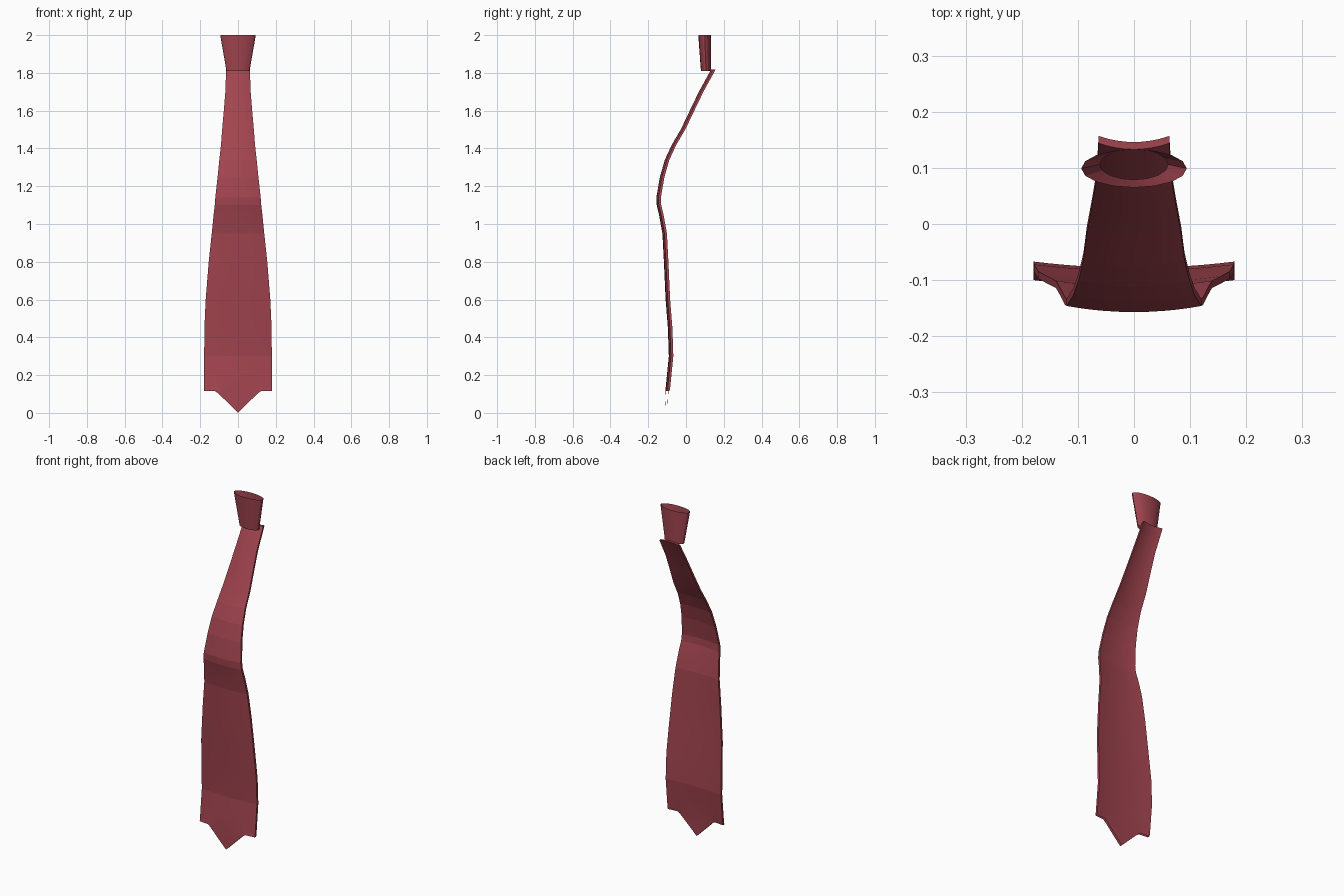
import bpy, math

if "Cube" in bpy.data.objects:
    bpy.data.objects.remove(bpy.data.objects["Cube"])

red = bpy.data.materials.new("tie red")
red.diffuse_color = (0.36, 0.058, 0.078, 1)
red.use_nodes = True
red.node_tree.nodes["Principled BSDF"].inputs["Base Color"].default_value = red.diffuse_color


def add_object(name, verts, faces, angle=12):
    mesh = bpy.data.meshes.new(name)
    mesh.from_pydata(verts, [], faces)
    mesh.materials.append(red)
    obj = bpy.data.objects.new(name, mesh)
    bpy.context.collection.objects.link(obj)
    bpy.context.view_layer.objects.active = obj
    obj.select_set(True)
    bpy.ops.object.shade_smooth_by_angle(angle=math.radians(angle))
    obj.select_set(False)
    return obj


# Blade: rows of (height, front centre y, half width), draped in a gentle S
rows = [(1.818, .133, .063), (1.7, .068, .067), (1.6, .02, .075),
        (1.5, -.028, .084), (1.42, -.075, .09), (1.34, -.112, .099),
        (1.25, -.138, .108), (1.14, -.157, .12), (1.1, -.155, .123),
        (1.05, -.143, .129), (.95, -.125, .139), (.8, -.117, .155),
        (.6, -.108, .171), (.45, -.096, .178), (.3, -.091, .179),
        (.22, -.099, .179), (.13, -.108, .179), (0, -.111, .179)]
half = [0, .25, .5, .58, .68, .84, 1]
cols = [-u for u in half[:0:-1]] + half
THICK, BOW = .013, .011


def hem(u):
    # pointed tip in the middle, straight hem at the sides
    u = abs(u)
    return min(.115, .103 * u / .58 if u <= .58 else .103 + .12 * (u - .58))


n = len(cols)
verts = []
for back in (0, THICK):
    for i, (z, y, w) in enumerate(rows):
        last = i == len(rows) - 1
        for u in cols:
            verts.append((u * w, y + BOW * u * u + back, hem(u) if last else z))
size = n * len(rows)
faces = []
for r in range(len(rows) - 1):
    for c in range(n - 1):
        a, b, d, e = r * n + c, r * n + c + 1, (r + 1) * n + c + 1, (r + 1) * n + c
        faces.append((a, e, d, b))
        faces.append((a + size, b + size, d + size, e + size))
    # side walls
    a, e = r * n, (r + 1) * n
    faces.append((a, a + size, e + size, e))
    a, e = a + n - 1, e + n - 1
    faces.append((a, e, e + size, a + size))
# top wall
for c in range(n - 1):
    faces.append((c, c + 1, c + 1 + size, c + size))
add_object("tie_blade", verts, faces, 5)

# Knot: open tapered oval tube, (height, centre y, x radius, y radius)
SIDES = 16
rings = [(1.81, .106, .061, .027), (2.0, .099, .094, .034)]
verts = [(rx * math.cos(2 * math.pi * k / SIDES),
          cy + ry * math.sin(2 * math.pi * k / SIDES), z)
         for z, cy, rx, ry in rings for k in range(SIDES)]
faces = [(k, (k + 1) % SIDES, SIDES + (k + 1) % SIDES, SIDES + k)
         for k in range(SIDES)]
add_object("tie_knot", verts, faces, 30)
